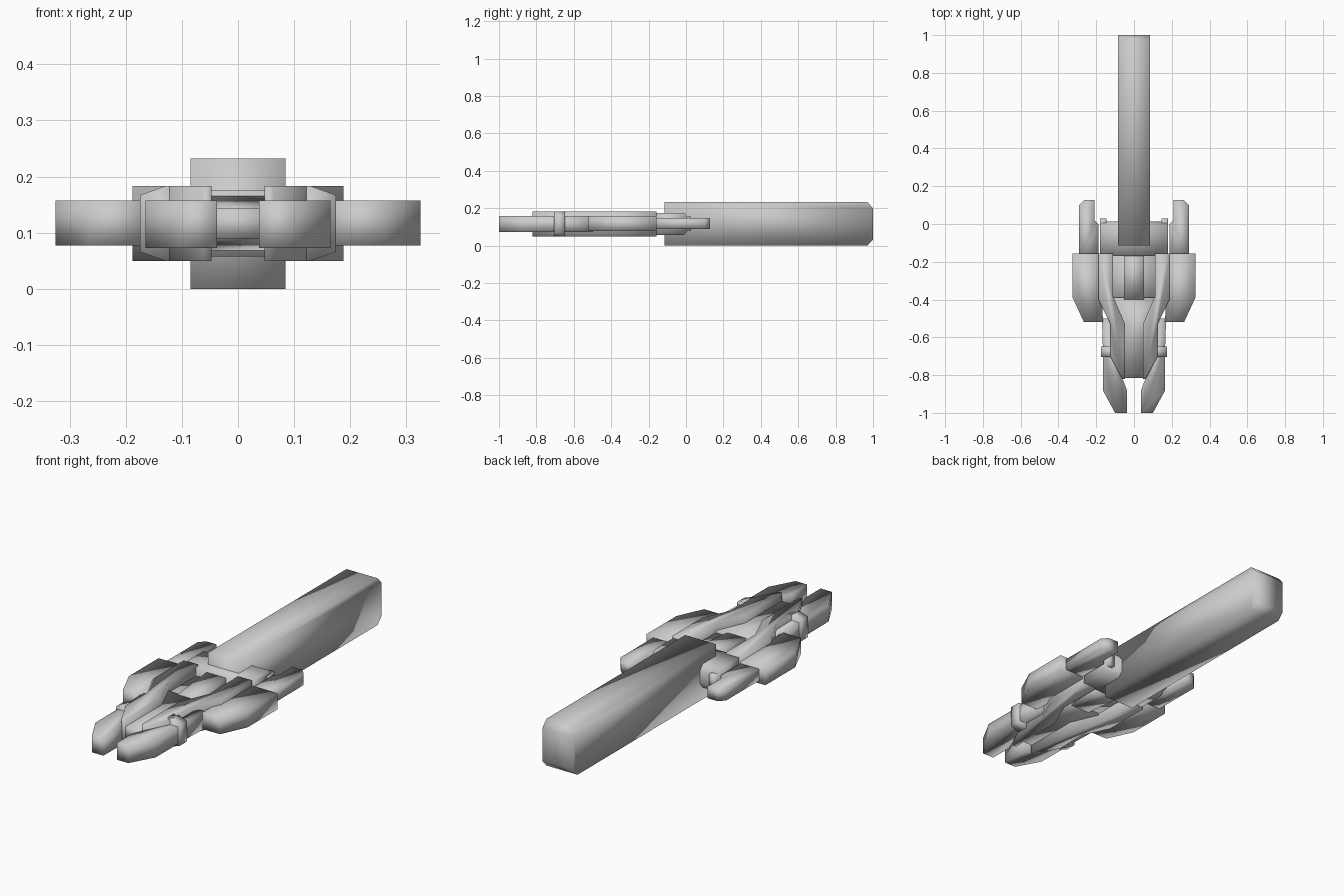
import bpy, bmesh, math
from mathutils import Vector

if "Cube" in bpy.data.objects:
    bpy.data.objects.remove(bpy.data.objects["Cube"])


def prism(name, pts, lo, hi, axis='Z', mirror=False):
    """Extrude a 2D outline along an axis; optionally mirror across x = 0."""
    place = {'Z': lambda a, b, c: Vector((a, b, c)),
             'X': lambda a, b, c: Vector((c, a, b)),
             'Y': lambda a, b, c: Vector((a, c, b))}[axis]
    bm = bmesh.new()
    face = bm.faces.new([bm.verts.new(place(a, b, lo)) for a, b in pts])
    ext = bmesh.ops.extrude_face_region(bm, geom=[face])
    verts = [v for v in ext['geom'] if isinstance(v, bmesh.types.BMVert)]
    bmesh.ops.translate(bm, vec=place(0, 0, hi - lo), verts=verts)
    bmesh.ops.recalc_face_normals(bm, faces=bm.faces)
    mesh = bpy.data.meshes.new(name)
    bm.to_mesh(mesh)
    bm.free()
    ob = bpy.data.objects.new(name, mesh)
    bpy.context.collection.objects.link(ob)
    if mirror:
        ob.modifiers.new("mirror", 'MIRROR').use_mirror_merge = False
    bpy.ops.object.select_all(action='DESELECT')
    ob.select_set(True)
    bpy.context.view_layer.objects.active = ob
    bpy.ops.object.shade_smooth_by_angle(angle=math.radians(95))
    return ob


def rect(a0, a1, b0, b1):
    return [(a0, b0), (a1, b0), (a1, b1), (a0, b1)]


# Long grip with chamfered rear end
prism("handle", [(-.115, 0), (.97, 0), (1, .032), (1, .2), (.97, .232), (-.115, .232)],
      -.085, .085, 'X')

# Rear block joining grip and rails, chamfered at its rear
prism("rear_block", [(-.17, .058), (-.01, .058), (.012, .085),
                     (.012, .148), (-.01, .175), (-.17, .175)], -.18, .18, 'X')
prism("rear_nub", rect(.145, .18, -.03, .028), .08, .155, mirror=True)

# Thin core plate between the rails, with raised front slab and central tongue
prism("core_plate", rect(-.13, .13, -.45, -.15), .1, .132)
prism("front_slab", [(-.13, -.39), (.13, -.39), (.09, -.6), (.055, -.815),
                     (-.055, -.815), (-.09, -.6)], .09, .143)
prism("core_tongue", [(-.15, .066), (-.15, .167), (-.4, .143), (-.4, .09)],
      -.053, .053, 'X')

# Bent side rails
prism("side_rail", [(.11, -.157), (.188, -.157), (.188, -.4), (.125, -.53),
                    (.125, -.7), (.063, -.82), (.047, -.82), (.047, -.53),
                    (.11, -.385)], .05, .183, mirror=True)

# Outer armour blocks
prism("side_armour", [(.17, -.157), (.325, -.157), (.325, -.39), (.265, -.52),
                      (.165, -.52)], .077, .157, mirror=True)

# Rear-facing side prongs
prism("rear_prong", [(.188, -.2), (.29, -.2), (.29, .1), (.262, .128),
                     (.208, .128), (.208, .02), (.188, 0)], .09, .148, mirror=True)

# Front prongs and the bands that clamp them
prism("front_prong", [(.09, -.5), (.17, -.5), (.165, -.65), (.165, -.88), (.1, -1),
                      (.037, -1), (.037, -.88), (.08, -.77)], .073, .157, mirror=True)
prism("prong_band", [(.1, .05), (.13, .05), (.175, .066), (.175, .167),
                     (.13, .183), (.1, .183)], -.705, -.648, 'Y', mirror=True)
